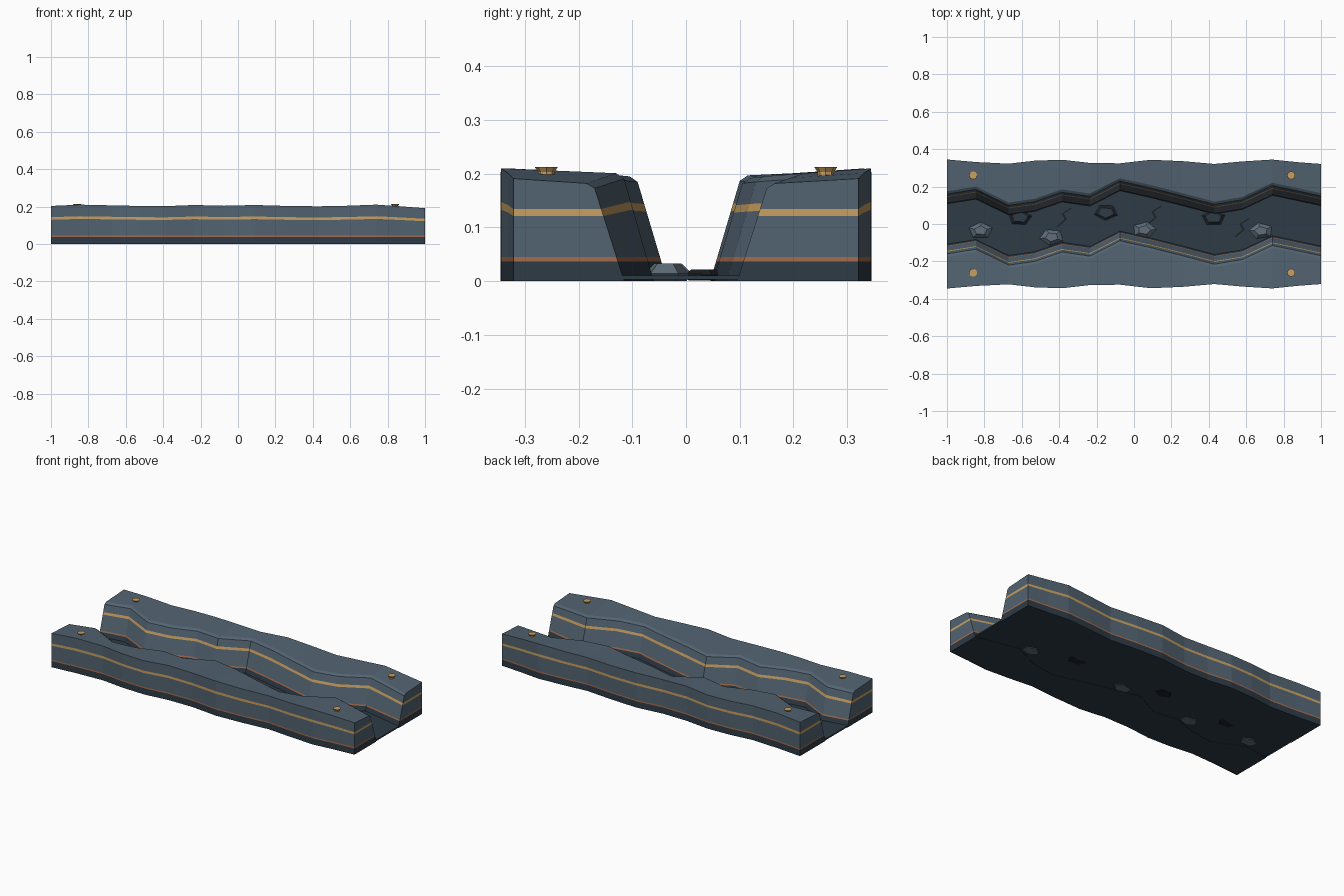
import bpy, bmesh, math
from mathutils import Vector

cube = bpy.data.objects.get("Cube")
if cube:
    bpy.data.objects.remove(cube, do_unlink=True)


def material(name, rgb):
    m = bpy.data.materials.new(name)
    m.use_nodes = True
    m.diffuse_color = (*rgb, 1)
    m.node_tree.nodes["Principled BSDF"].inputs["Base Color"].default_value = (*rgb, 1)
    return m


SLATE = material("slate", (.085, .125, .165))
BASE = material("dark_slate", (.027, .043, .062))
GOLD = material("gold_stratum", (.58, .35, .12))
COPPER = material("copper_stratum", (.38, .15, .072))
ROCK = material("pale_rock", (.115, .155, .195))
BLACK = material("crack_black", (.011, .015, .02))


def finish(name, bm, mats):
    bmesh.ops.recalc_face_normals(bm, faces=bm.faces[:])
    me = bpy.data.meshes.new(name)
    bm.to_mesh(me)
    bm.free()
    for m in mats:
        me.materials.append(m)
    ob = bpy.data.objects.new(name, me)
    bpy.context.collection.objects.link(ob)
    return ob


# Stations along the canyon: x, channel centre y, plateau height
STATIONS = [(-1, 0, .2), (-.845, .025, .207), (-.67, -.06, .203), (-.53, -.04, .2),
            (-.385, .01, .199), (-.235, -.012, .205), (-.075, .07, .201),
            (.09, .033, .205), (.26, -.01, .2), (.43, -.055, .198),
            (.58, -.03, .201), (.74, .045, .207), (.87, .018, .198), (1, -.01, .188)]


def layer_heights(h):
    return [0, .037, .045, h * .645, h * .715, h * .92, h]


def build_wall(name, side):
    """Layered wall: inner slope, vertical outer face, end caps, top and bottom."""
    bm = bmesh.new()
    grid = []
    for x, cy, h in STATIONS:
        outer_y = side * (.333 + .012 * math.cos(11 * (x - .14)))
        column = []
        for i, z in enumerate(layer_heights(h)):
            half = .105 + .055 * z / (h * .92) if i < 6 else .175
            # plateau dips slightly toward the channel
            zi = z - .006 if i == 6 else z
            column.append((bm.verts.new((x, cy + side * half, zi)),
                           bm.verts.new((x, outer_y, z + (.003 if i == 6 else 0)))))
        grid.append(column)
    band_slots = [1, 3, 0, 2, 0, 0]

    def face(slot, *verts):
        bm.faces.new(verts).material_index = slot

    for a, b in zip(grid, grid[1:]):
        for i, slot in enumerate(band_slots):
            for k in (0, 1):
                face(slot, a[i][k], b[i][k], b[i + 1][k], a[i + 1][k])
        face(0, a[-1][0], b[-1][0], b[-1][1], a[-1][1])
        face(1, a[0][0], b[0][0], b[0][1], a[0][1])
    for end in (grid[0], grid[-1]):
        for i, slot in enumerate(band_slots):
            face(slot, end[i][0], end[i][1], end[i + 1][1], end[i + 1][0])
    finish(name, bm, [SLATE, BASE, GOLD, COPPER])


build_wall("back_canyon_wall", 1)
build_wall("front_canyon_wall", -1)


def ribbon(name, path, half, z0, z1, mat):
    """Extruded strip following a path, widened in y or x by the half vector."""
    bm = bmesh.new()
    rows = [[bm.verts.new((x + s * half[0], y + s * half[1], z)) for s, z in
             ((-1, z0), (1, z0), (1, z1), (-1, z1))] for x, y in path]
    for a, b in zip(rows, rows[1:]):
        for i in range(4):
            j = (i + 1) % 4
            bm.faces.new((a[i], a[j], b[j], b[i]))
    bm.faces.new(rows[0])
    bm.faces.new(rows[-1])
    finish(name, bm, [mat])


# Channel floor between the walls
ribbon("channel_floor", [(x, cy) for x, cy, h in STATIONS], (0, .108), .003, .011, BASE)

# Floor cracks
ZIGZAG = [(.04, .05), (-.006, .02), (.01, -.01), (-.035, -.05)]
for i, (cx, cy) in enumerate([(-.375, .035), (.105, .045), (.575, -.02)]):
    ribbon(f"floor_crack_{i + 1}", [(cx + x, cy + y) for x, y in ZIGZAG],
           (.006, 0), .009, .014, BLACK)


def stacked_rings(name, loc, sides, rings, mats, squash=1, turn=0, top_slot=0):
    """Closed faceted solid from (radius, height) rings."""
    bm = bmesh.new()
    loops = []
    for r, z in rings:
        loop = []
        for k in range(sides):
            a = turn + math.tau * k / sides
            p = Vector((r * math.cos(a), squash * r * math.sin(a), z)) + Vector(loc)
            loop.append(bm.verts.new(p))
        loops.append(loop)
    for a, b in zip(loops, loops[1:]):
        for k in range(sides):
            j = (k + 1) % sides
            bm.faces.new((a[k], a[j], b[j], b[k]))
    bm.faces.new(loops[0])
    bm.faces.new(loops[-1]).material_index = top_slot
    finish(name, bm, mats)


# Pale boulders on the floor
for i, (x, y) in enumerate([(-.82, -.035), (-.44, -.07), (.055, -.032), (.68, -.037)]):
    stacked_rings(f"boulder_{i + 1}", (x, y, 0), 5,
                  [(.05, 0), (.066, .014), (.036, .033)], [ROCK], .68, .3 + i * .5)

# Flat dark slabs with a floor-coloured top
for i, (x, y) in enumerate([(-.61, .035), (-.15, .062), (.425, .033)]):
    stacked_rings(f"floor_slab_{i + 1}", (x, y, 0), 5,
                  [(.05, .001), (.068, .012), (.042, .022)], [BLACK, BASE],
                  .66, .2 + i * .7, top_slot=1)

# Flared survey markers on the plateau corners
for x, xn in ((-.86, "right"), (.84, "left")):
    for y, yn in ((-.26, "front"), (.26, "back")):
        stacked_rings(f"{yn}_{xn}_marker", (x, y, 0), 8,
                      [(.015, .18), (.015, .203), (.022, .213)], [GOLD])
